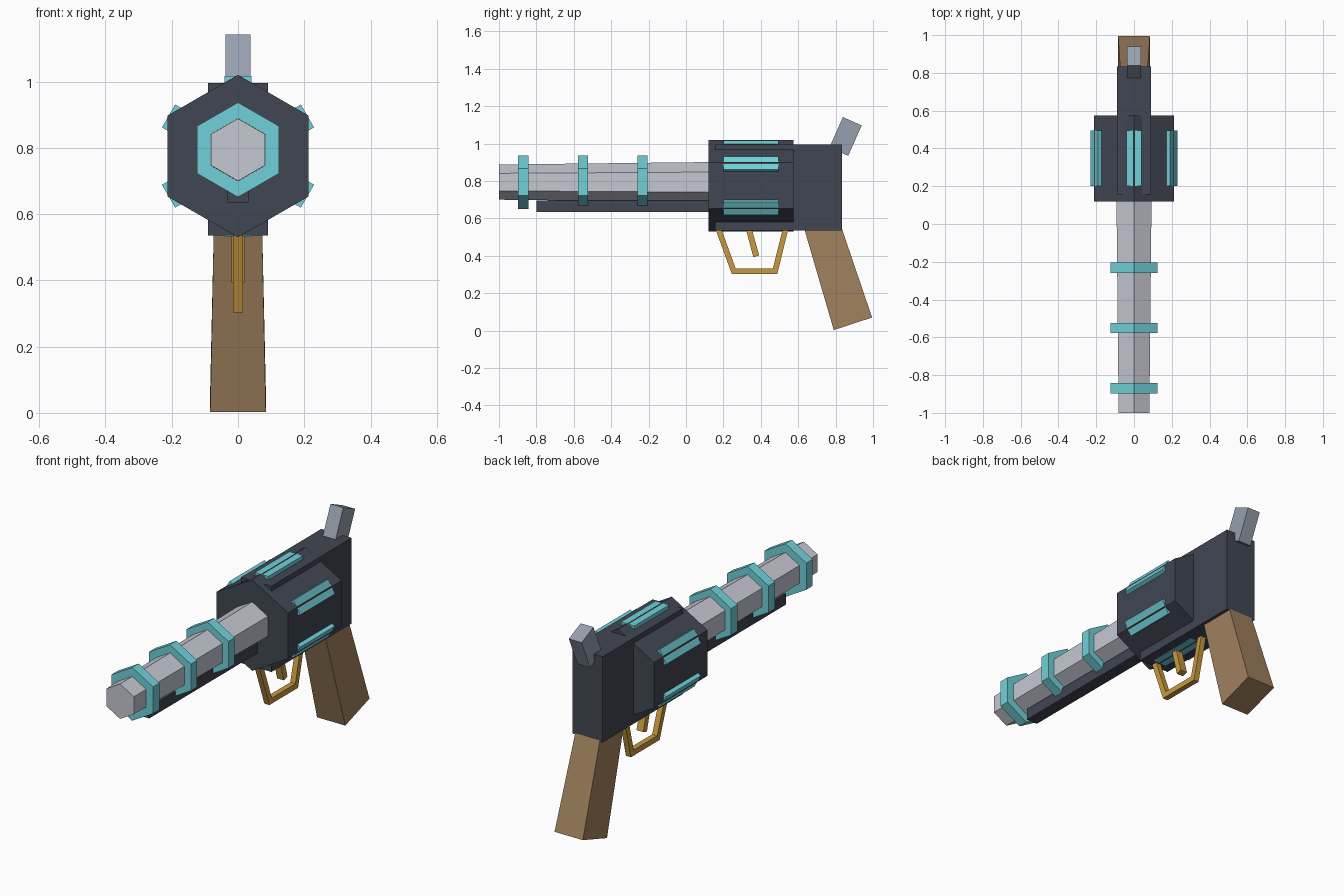
import bpy, bmesh, math
from mathutils import Matrix, Vector

old = bpy.data.objects.get("Cube")
if old:
    bpy.data.objects.remove(old, do_unlink=True)


def material(name, r, g, b):
    # Display colour (0-255) to linear
    lin = [((c / 255 + 0.055) / 1.055) ** 2.4 for c in (r, g, b)] + [1]
    m = bpy.data.materials.new(name)
    m.use_nodes = True
    m.diffuse_color = lin
    m.node_tree.nodes["Principled BSDF"].inputs["Base Color"].default_value = lin
    return m


DARK = material("dark_steel", 65, 70, 82)
SILVER = material("silver", 198, 200, 210)
TEAL = material("teal", 113, 209, 218)
WOOD = material("brown_wood", 160, 129, 94)
GOLD = material("gold", 200, 154, 64)
GREY = material("blue_grey", 150, 160, 174)


def loft(name, mat, ring_a, ring_b):
    """Closed solid between two matching outlines."""
    bm = bmesh.new()
    a = [bm.verts.new(p) for p in ring_a]
    b = [bm.verts.new(p) for p in ring_b]
    bm.faces.new(a)
    bm.faces.new(b)
    n = len(a)
    for i in range(n):
        j = (i + 1) % n
        bm.faces.new((a[i], a[j], b[j], b[i]))
    bmesh.ops.recalc_face_normals(bm, faces=bm.faces)
    mesh = bpy.data.meshes.new(name)
    bm.to_mesh(mesh)
    bm.free()
    mesh.materials.append(mat)
    obj = bpy.data.objects.new(name, mesh)
    bpy.context.collection.objects.link(obj)
    return obj


def hex_ring(y, z, r):
    angles = [math.radians(30 + 60 * i) for i in range(6)]
    return [(r * math.cos(t), y, z + r * math.sin(t)) for t in angles]


def hex_prism(name, mat, y0, y1, z, r0, r1):
    return loft(name, mat, hex_ring(y0, z, r0), hex_ring(y1, z, r1))


def slab(name, mat, profile, half_widths):
    """Side profile of (y, z) points, widened evenly to both sides."""
    pairs = list(zip(profile, half_widths))
    return loft(name, mat, [(-w, y, z) for (y, z), w in pairs],
                [(w, y, z) for (y, z), w in pairs])


def box(name, mat, y0, y1, z0, z1, half):
    return slab(name, mat, [(y0, z0), (y1, z0), (y1, z1), (y0, z1)], [half] * 4)


# Barrel with rings and the rod below it
BARREL_Z = 0.794
hex_prism("barrel", SILVER, -1, 0.2, BARREL_Z, 0.094, 0.108)
for i, y in enumerate((-0.87, -0.55, -0.232)):
    hex_prism(f"barrel_ring_{i + 1}", TEAL, y - 0.027, y + 0.027, BARREL_Z, 0.143, 0.143)
box("under_rod", DARK, -0.8, 0.2, 0.635, 0.695, 0.033)

# Cylinder with a glowing bar across each edge
CYL_Z = 0.775
hex_prism("cylinder", DARK, 0.12, 0.575, CYL_Z, 0.245, 0.245)
for i in range(6):
    bar = box(f"cylinder_bar_{i + 1}", TEAL, 0.2, 0.495, 0.19, 0.242, 0.04)
    turn = Matrix.Rotation(math.radians(60 * i), 4, 'Y')
    bar.data.transform(Matrix.Translation((0, 0, CYL_Z)) @ turn)

# Frame behind and through the cylinder
box("frame", DARK, 0.155, 0.835, 0.535, 0.995, 0.09)

# Grip, flaring slightly toward the bottom
slab("grip", WOOD, [(0.79, 0.003), (0.995, 0.07), (0.815, 0.6), (0.616, 0.6)],
     [0.084, 0.084, 0.072, 0.072])

# Hammer, a tilted block
hammer = box("hammer", GREY, -0.055, 0.055, -0.089, 0.089, 0.038)
hammer.data.transform(Matrix.Translation((0, 0.853, 1.038))
                      @ Matrix.Rotation(math.radians(-24), 4, 'X'))

# Trigger guard and trigger
slab("trigger_guard", GOLD,
     [(0.153, 0.555), (0.245, 0.303), (0.488, 0.303), (0.55, 0.555),
      (0.52, 0.555), (0.465, 0.333), (0.265, 0.333), (0.185, 0.555)], [0.015] * 8)
slab("trigger", GOLD, [(0.317, 0.555), (0.36, 0.393), (0.391, 0.402), (0.349, 0.555)],
     [0.02] * 4)
